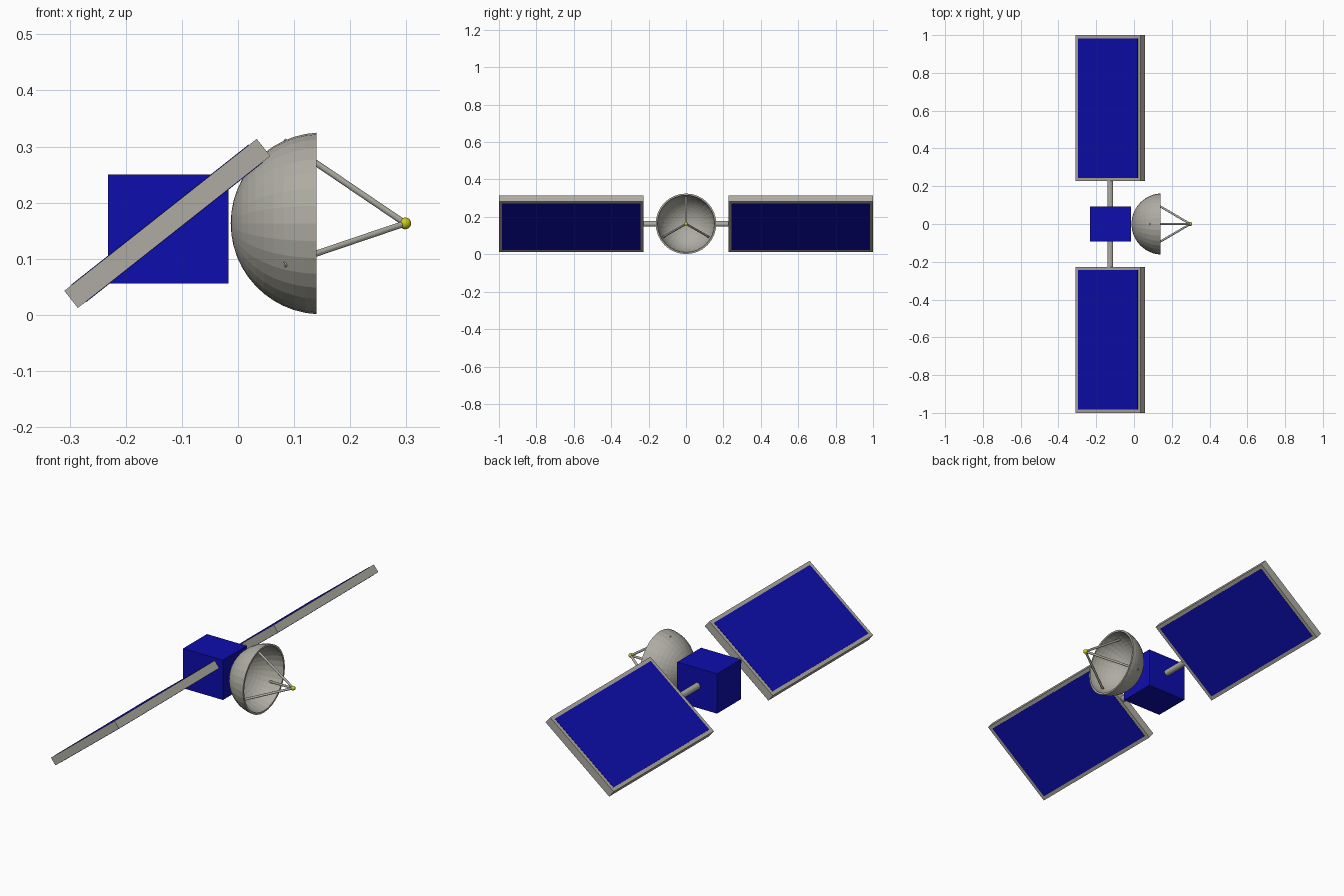
import bpy, bmesh, math
from mathutils import Vector, Matrix

if "Cube" in bpy.data.objects:
    bpy.data.objects.remove(bpy.data.objects["Cube"])


def material(name, rgb):
    m = bpy.data.materials.new(name)
    m.diffuse_color = (*rgb, 1)
    m.use_nodes = True
    m.node_tree.nodes["Principled BSDF"].inputs["Base Color"].default_value = m.diffuse_color
    return m


GREY = material("warm grey", (0.42, 0.41, 0.36))
BLUE = material("deep blue", (0.004, 0.004, 0.42))
YELLOW = material("yellow", (0.6, 0.6, 0.01))
MID_Z = 0.163


def finish(name, bm, mat):
    bmesh.ops.recalc_face_normals(bm, faces=bm.faces)
    me = bpy.data.meshes.new(name)
    bm.to_mesh(me)
    bm.free()
    me.materials.append(mat)
    ob = bpy.data.objects.new(name, me)
    bpy.context.collection.objects.link(ob)
    return ob


def box(name, centre, size, mat, tilt=0):
    bm = bmesh.new()
    bmesh.ops.create_cube(bm, size=1)
    m = Matrix.Translation(centre) @ Matrix.Rotation(-tilt, 4, 'Y') @ Matrix.Diagonal((*size, 1))
    bm.transform(m)
    return finish(name, bm, mat)


def rod(name, a, b, radius, sides, mat):
    a, b = Vector(a), Vector(b)
    bm = bmesh.new()
    bmesh.ops.create_cone(bm, cap_ends=True, segments=sides, radius1=radius,
                          radius2=radius, depth=(b - a).length)
    rot = (b - a).to_track_quat('Z', 'Y').to_matrix().to_4x4()
    bm.transform(Matrix.Translation((a + b) / 2) @ rot)
    return finish(name, bm, mat)


# Body
box("body", (-0.1245, 0, 0.153), (0.215, 0.184, 0.194), BLUE)

# Tilted solar wings with blue cells on both faces, and their arms
TILT = math.radians(38.3)
WING_X, WING_LEN, IN_Y, OUT_Y, EDGE = -0.126, 0.437, 0.227, 1.0, 0.017
for side, label in ((1, "back"), (-1, "front")):
    centre = (WING_X, side * (IN_Y + OUT_Y) / 2, MID_Z)
    width = OUT_Y - IN_Y
    box(label + "_wing_frame", centre, (WING_LEN, width, 0.039), GREY, TILT)
    for face, fl in ((1, "upper"), (-1, "lower")):
        off = Vector((-math.sin(TILT), 0, math.cos(TILT))) * 0.0185 * face
        box(f"{label}_wing_{fl}_cells", Vector(centre) + off,
            (WING_LEN - 2 * EDGE, width - 2 * EDGE, 0.004), BLUE, TILT)
    rod(label + "_wing_arm", (WING_X, side * 0.08, MID_Z),
        (WING_X, side * (IN_Y + 0.005), MID_Z), 0.0155, 16, GREY)

# Hollow dish: spin a thin half-bowl profile about the x axis
R, CX, RIM_X, THICK = 0.162, 0.149, 0.14, 0.009
STEPS = 12


def arc(r):
    end = math.acos((CX - RIM_X) / r)
    return [(CX - r * math.cos(end * i / STEPS), r * math.sin(end * i / STEPS))
            for i in range(STEPS + 1)]


profile = arc(R) + arc(R - THICK)[::-1]
bm = bmesh.new()
vs = [bm.verts.new((x, 0, r)) for x, r in profile]
edges = [bm.edges.new(p) for p in zip(vs, vs[1:])]
bmesh.ops.spin(bm, geom=vs + edges, cent=(0, 0, 0), axis=(1, 0, 0),
               angle=2 * math.pi, steps=32)
bmesh.ops.remove_doubles(bm, verts=bm.verts, dist=0.0002)
bm.transform(Matrix.Translation((0, 0, MID_Z)))
finish("dish", bm, GREY)

# Three feed struts meeting at the feed ball
TIP = Vector((0.298, 0, MID_Z))
for i in range(3):
    a = math.radians(90 + 120 * i)
    foot = (0.081, 0.147 * math.cos(a), MID_Z + 0.147 * math.sin(a))
    rod(f"feed_strut_{i + 1}", foot, TIP, 0.0055, 12, GREY)

bm = bmesh.new()
bmesh.ops.create_uvsphere(bm, u_segments=16, v_segments=10, radius=0.0105)
bm.transform(Matrix.Translation(TIP))
ball = finish("feed_ball", bm, YELLOW)
for p in ball.data.polygons:
    p.use_smooth = True
